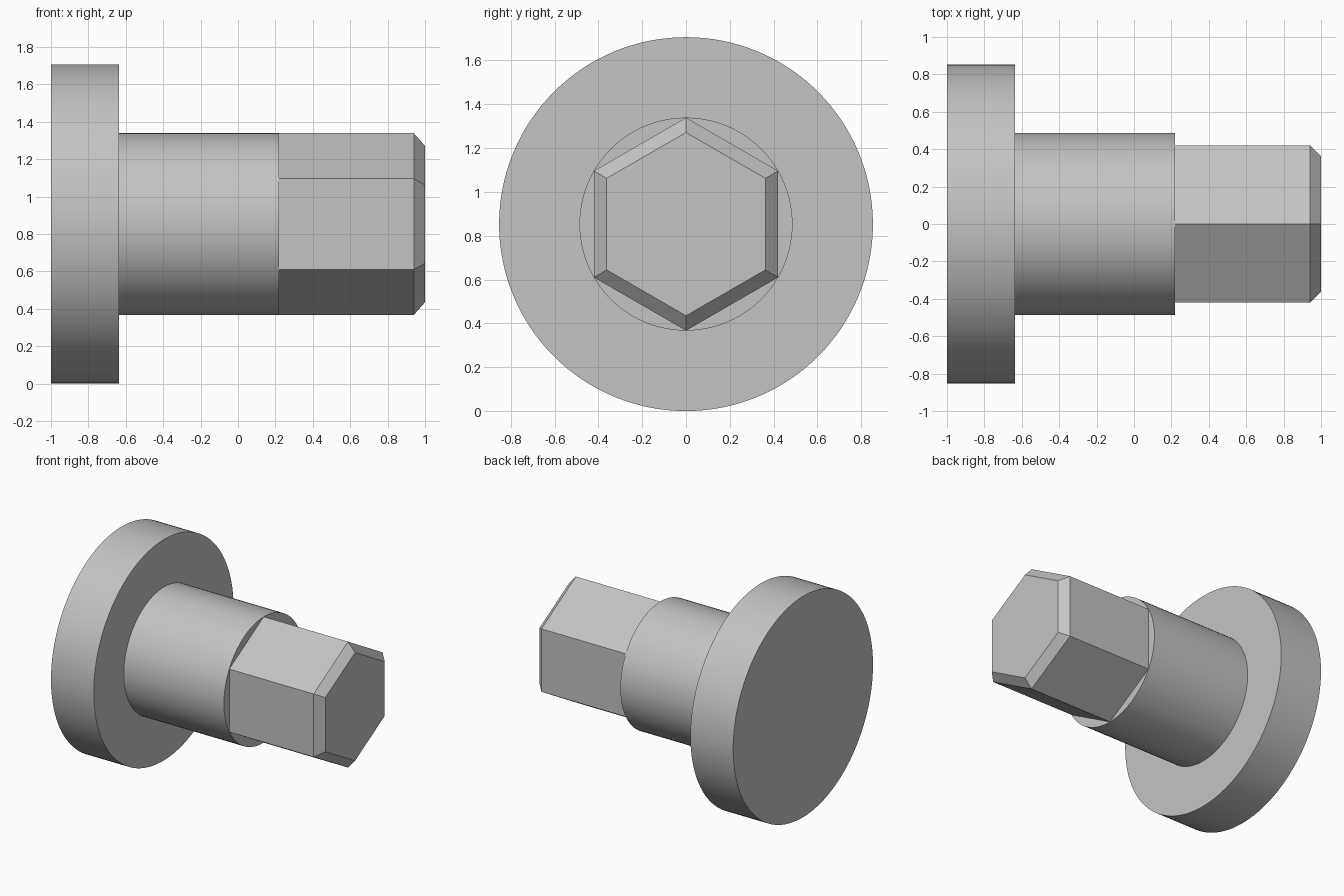
import bpy, bmesh, math

cube = bpy.data.objects.get("Cube")
if cube:
    bpy.data.objects.remove(cube, do_unlink=True)

FLANGE_R = 0.853
SHAFT_R = 0.486

# Plain grey metal
grey = bpy.data.materials.new("grey_metal")
grey.use_nodes = True
colour = (0.55, 0.55, 0.55, 1.0)
grey.diffuse_color = colour
grey.node_tree.nodes["Principled BSDF"].inputs["Base Color"].default_value = colour


def loft_along_x(name, sides, sections, cap_start=False):
    """Join regular polygons, given as (x, radius), into a solid along x."""
    bm = bmesh.new()
    rings = []
    for x, radius in sections:
        ring = []
        for i in range(sides):
            a = math.tau * i / sides
            ring.append(bm.verts.new((x, radius * math.sin(a), radius * math.cos(a))))
        rings.append(ring)
    for a, b in zip(rings, rings[1:]):
        for i in range(sides):
            j = (i + 1) % sides
            bm.faces.new((a[i], b[i], b[j], a[j]))
    bm.faces.new(rings[-1])
    if cap_start:
        bm.faces.new(rings[0])
    bmesh.ops.recalc_face_normals(bm, faces=bm.faces)
    mesh = bpy.data.meshes.new(name)
    bm.to_mesh(mesh)
    bm.free()
    mesh.shade_smooth()
    mesh.set_sharp_from_angle(angle=math.radians(25))
    mesh.materials.append(grey)
    obj = bpy.data.objects.new(name, mesh)
    obj.location.z = FLANGE_R
    bpy.context.collection.objects.link(obj)
    return obj


# Wide disc, round shaft and chamfered hexagonal end
loft_along_x("flange", 128, [(-1, FLANGE_R), (-0.635, FLANGE_R)], cap_start=True)
loft_along_x("round_shaft", 96, [(-0.635, SHAFT_R), (0.22, SHAFT_R)])
loft_along_x("hex_end", 6, [(0.22, SHAFT_R), (0.94, SHAFT_R), (1, 0.418)])
